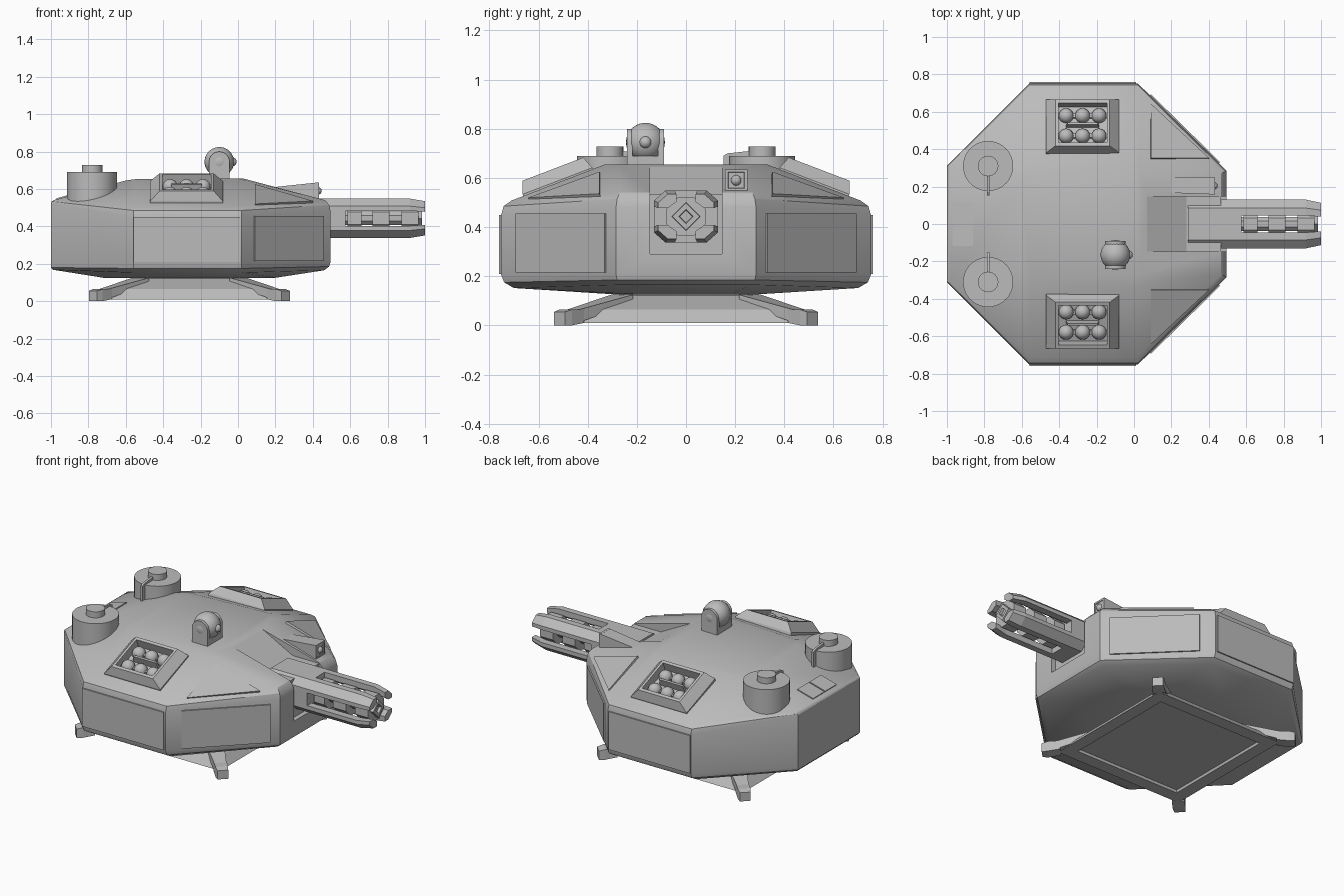
import bpy, bmesh, math
from mathutils import Vector, Matrix

if "Cube" in bpy.data.objects:
    bpy.data.objects.remove(bpy.data.objects["Cube"])

grey = bpy.data.materials.new("plain grey")
grey.diffuse_color = (0.5, 0.5, 0.5, 1)
grey.use_nodes = True
grey.node_tree.nodes["Principled BSDF"].inputs["Base Color"].default_value = grey.diffuse_color


def finish(name, bm, smooth=None):
    bmesh.ops.recalc_face_normals(bm, faces=bm.faces)
    me = bpy.data.meshes.new(name)
    bm.to_mesh(me)
    bm.free()
    ob = bpy.data.objects.new(name, me)
    bpy.context.collection.objects.link(ob)
    me.materials.append(grey)
    if smooth:
        bpy.ops.object.select_all(action='DESELECT')
        ob.select_set(True)
        bpy.context.view_layer.objects.active = ob
        bpy.ops.object.shade_smooth_by_angle(angle=math.radians(smooth))
    return ob


def loft(name, rings, smooth=None):
    """Skin a list of equal-length point rings and cap both ends."""
    bm = bmesh.new()
    vs = [[bm.verts.new(p) for p in r] for r in rings]
    n = len(rings[0])
    for a, b in zip(vs, vs[1:]):
        for i in range(n):
            j = (i + 1) % n
            bm.faces.new((a[i], a[j], b[j], b[i]))
    bm.faces.new(vs[0])
    bm.faces.new(vs[-1])
    return finish(name, bm, smooth)


def rect(hx, hy, z, cx=0, cy=0):
    return [(cx + a * hx, cy + b * hy, z) for a, b in ((1, 1), (-1, 1), (-1, -1), (1, -1))]


def cylinder(name, c, r, z0, z1, seg=32):
    def ring(z):
        return [(c[0] + r * math.cos(2 * math.pi * i / seg),
                 c[1] + r * math.sin(2 * math.pi * i / seg), z) for i in range(seg)]
    return loft(name, [ring(z0), ring(z1)], 35)


def sphere(name, c, r, u=24, v=16):
    bm = bmesh.new()
    bmesh.ops.create_uvsphere(bm, u_segments=u, v_segments=v, radius=r,
                              matrix=Matrix.Translation(c))
    return finish(name, bm, 60)


def plate(name, pts, out=0.008, depth=0.015):
    """Thin plate on a hull face, pushed outward from the hull middle."""
    pts = [Vector(p) for p in pts]
    n = (pts[1] - pts[0]).cross(pts[2] - pts[0]).normalized()
    if n.dot(pts[0] - Vector((-0.26, 0, 0.3))) < 0:
        n = -n
    return loft(name, [[p - n * depth for p in pts], [p + n * out for p in pts]])


def yz_ring(x, pts, cy=0, cz=0):
    return [(x, cy + y, cz + z) for y, z in pts]


# Hull: half-rings from the belly up to the roof, mirrored in y
halves = [
    [(-.72, .18, .125), (-.53, .27, .125), (0, .27, .125), (.2, .18, .125)],
    [(-.99, .305, .168), (-.56, .70, .152), (.02, .70, .152), (.46, .265, .165)],
    [(-1, .31, .18), (-.56, .74, .175), (.02, .74, .175), (.487, .28, .185)],
    [(-1, .31, .20), (-.56, .752, .205), (.02, .752, .205), (.495, .285, .21)],
    [(-1, .31, .525), (-.56, .752, .45), (.02, .752, .45), (.495, .285, .48)],
    [(-.995, .31, .533), (-.56, .742, .485), (.02, .742, .485), (.487, .28, .515)],
    [(-.985, .31, .54), (-.56, .71, .508), (.02, .71, .508), (.465, .27, .54)],
    [(-.60, .25, .645), (-.55, .30, .652), (0, .33, .655), (.03, .27, .655)],
]
hull = loft("hull", [h + [(x, -y, z) for x, y, z in reversed(h)] for h in halves], 30)

# Slot in the hull front for the gun
slot = [(.05, .655), (.28, .535), (.465, .535), (.465, .29), (.6, .29), (.6, .8), (.05, .8)]
cutter = loft("gun_slot_cutter", [[(x, s * .147, z) for x, z in slot] for s in (-1, 1)])
cutter.hide_render = True
cutter.hide_viewport = True
mod = hull.modifiers.new("gun slot", 'BOOLEAN')
mod.object = cutter
mod.operation = 'DIFFERENCE'
mod.solver = 'EXACT'

# Gun: solid rear housing, four corner rails, core and collars
GZ = .443
housing = [(.085, .105), (.13, .065), (.13, -.065), (.085, -.105)]
housing += [(-y, z) for y, z in reversed(housing)]
loft("gun_housing", [yz_ring(x, housing, 0, GZ) for x in (.29, .575)])
rail = [(.045, .105), (.085, .105), (.13, .065), (.13, .04), (.085, .04), (.045, .068)]
for sy in (1, -1):
    for sz in (1, -1):
        loft("gun_rail", [yz_ring(x, [(sy * y * k, sz * z * k) for y, z in rail], 0, GZ)
                          for x, k in ((.56, 1), (.92, 1), (1.0, .87))])


def octagon(r, off=22.5, n=8):
    return [(r * math.cos(math.radians(off + 360 / n * i)),
             r * math.sin(math.radians(off + 360 / n * i))) for i in range(n)]


loft("gun_core", [yz_ring(x, octagon(.04), 0, GZ) for x in (.5, .96)])
for x0, x1 in ((.585, .66), (.72, .81), (.875, .965)):
    loft("gun_collar", [yz_ring(x, octagon(.085), 0, GZ) for x in (x0, x1)])
loft("gun_muzzle", [yz_ring(x, octagon(r, 0, 4), 0, GZ)
                    for x, r in ((.95, .06), (.985, .055), (.985, .03), (.97, .025))])


def roof_point(x, y, a, b, c):
    n = (Vector(b) - Vector(a)).cross(Vector(c) - Vector(a))
    return (x, y, a[2] - (n.x * (x - a[0]) + n.y * (y - a[1])) / n.z)


ANG = math.atan2(.147, .385)
for s in (1, -1):
    # Armour plates on the side, front corner and roof corner
    plate("side_plate", [(x, s * .752, z) for x, z in
                         ((-.56, .21), (.01, .21), (.01, .45), (-.56, .45))])
    plate("front_corner_plate", [(.085, s * .688, .215), (.455, s * .325, .215),
                                 (.455, s * .325, .455), (.085, s * .688, .455)])
    abc = ((.02, s * .71, .508), (.465, s * .27, .54), (.015, s * .31, .655))
    plate("roof_corner_plate", [roof_point(x, s * y, *abc) for x, y in
                                ((.09, .35), (.40, .35), (.09, .64))], .007)

    # Missile box tilted along the roof slope
    def tilt(x, t, n):
        y = .52 + t * math.cos(ANG) + n * math.sin(ANG)
        return (x - .275, s * y, .58 - t * math.sin(ANG) + n * math.cos(ANG))

    def tring(hx, ht, n, cx=0, ct=0):
        return [tilt(*p) for p in rect(hx, ht, n, cx, ct)]

    loft("missile_box", [tring(.195, .152, -.03), tring(.195, .152, .008),
                         tring(.145, .132, .06), tring(.13, .112, .06),
                         tring(.13, .112, .004)])
    loft("missile_box_divider", [tring(.09, .006, 0), tring(.08, .006, .05)])
    for t in (-.058, .058):
        loft("missile_rack", [tring(.128, .012, 0, 0, t), tring(.128, .012, .02, 0, t)])
        for x in (-.088, 0, .088):
            sphere("missile", tilt(x, t, .013), .04, 16, 10)

    # Rear drum with cap and radial fin
    c = (-.78, s * .31)
    cylinder("rear_drum", c, .134, .5, .69, 40)
    cylinder("rear_drum_cap", c, .055, .68, .728, 24)
    fin = [(.0, .715), (.14, .70), (.158, .69), (.158, .57), (.13, .57), (.13, .68), (0, .68)]
    loft("drum_fin", [[(-.78 + d, c[1] - s * r, z) for r, z in fin] for d in (-.007, .007)])

# Hatch on the rear roof, two leaves
for s in (1, -1):
    plate("rear_hatch", [(x, s * y, .54 + (x + .985) * .273) for x, y in
                         ((-.97, .004), (-.86, .004), (-.86, .118), (-.97, .118))], .006)

# Sensor ball in its cradle
bx, by = -.10, -.165
sphere("sensor_ball", (bx, by, .745), .079, 32, 20)
arch = [(-.055, .64), (.055, .64), (.055, .745)]
arch += [(.055 * math.cos(a), .745 + .055 * math.sin(a))
         for a in [math.pi * i / 10 for i in range(1, 10)]] + [(-.055, .745)]
for s in (1, -1):
    loft("sensor_cradle_arm", [[(bx + x, by + s * d, z) for x, z in arch]
                               for d in (.052, .075)], 35)
loft("sensor_cradle_base", [rect(.055, .06, z, bx, by) for z in (.63, .69)])
sphere("sensor_lens", (bx + .068, by, .745), .025, 16, 10)

# Sighting box on the front roof
sight = [(.10, .60), (.43, .635), (.43, .545), (.40, .52), (.10, .52)]
loft("sight_box", [[(x, y0 + (0 if y0 > .2 else .012 * (x < .2)), z) for x, z in sight]
                   for y0 in (.158, .25)])
loft("sight_frame", [yz_ring(x, [(h * a, h * b) for a, b in ((1, 1), (-1, 1), (-1, -1), (1, -1))],
                             .204, .59) for x, h in ((.42, .045), (.434, .045),
                                                     (.434, .034), (.431, .032))])
sphere("sight_lens", (.425, .204, .59), .022, 16, 10)

# Base skirt with a recessed underside
BX = -.26
loft("base_skirt", [rect(h, h, z, BX) for h, z in
                    ((.365, .025), (.37, .01), (.45, .01), (.405, .065), (.27, .122), (.27, .15))])

# Corner feet and the beams leading to them
for sx in (1, -1):
    for sy in (1, -1):
        def diag(d, w, z):
            return (BX + sx * (d - w), sy * (d + w), z)
        loft("foot", [[diag(d, -w, z0), diag(d, w, z0), diag(d, w, z1), diag(d, -w, z1)]
                      for d, w, z0, z1 in ((.44, .026, .01, .066), (.49, .026, 0, .064),
                                           (.515, .022, 0, .055))])
        loft("corner_beam", [[diag(d, -w, z0), diag(d, w, z0), diag(d, w, z1), diag(d, -w, z1)]
                             for d, w, z0, z1 in ((.26, .045, .09, .125),
                                                  (.46, .024, .012, .064))])
